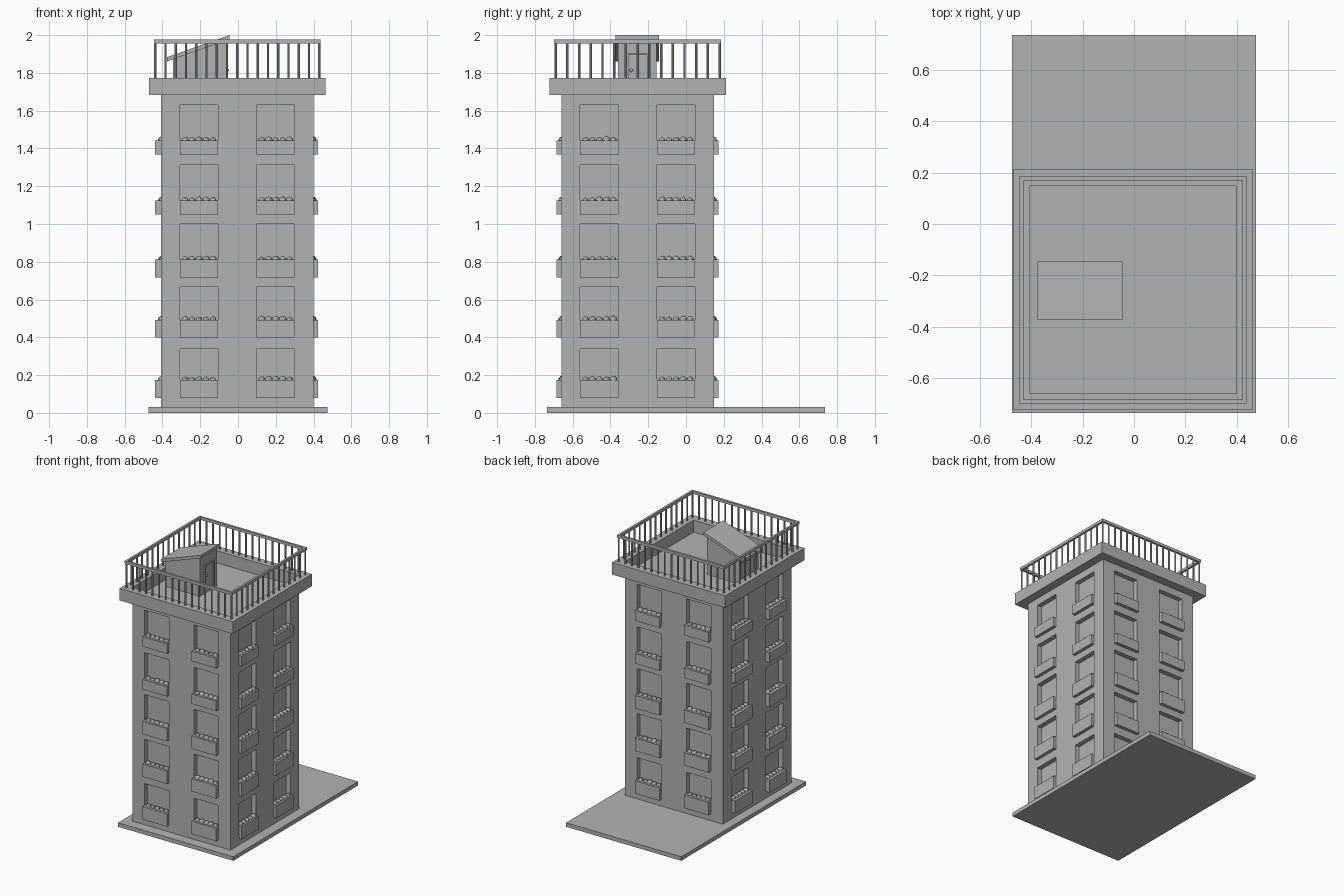
import bpy, bmesh, random
from mathutils import Matrix, Vector

random.seed(4)
if "Cube" in bpy.data.objects:
    bpy.data.objects.remove(bpy.data.objects["Cube"], do_unlink=True)

grey = bpy.data.materials.new("plain_grey")
grey.use_nodes = True
colour = (0.45, 0.45, 0.45, 1)
grey.diffuse_color = colour
grey.node_tree.nodes["Principled BSDF"].inputs["Base Color"].default_value = colour

CX, CY = -0.004, -0.256          # tower axis
HALF, ROOF_Z, BASE_Z = 0.403, 1.684, 0.03
WIN_X, WIN_HALF, RECESS = 0.203, 0.101, 0.035
# window bottom, window top, planter top
FLOORS = [(0.08, 0.337, 0.175), (0.398, 0.666, 0.493), (0.716, 1.0, 0.811),
          (1.05, 1.313, 1.124), (1.369, 1.63, 1.443)]


def finish(name, bm):
    bmesh.ops.recalc_face_normals(bm, faces=bm.faces)
    mesh = bpy.data.meshes.new(name)
    bm.to_mesh(mesh)
    bm.free()
    mesh.materials.append(grey)
    obj = bpy.data.objects.new(name, mesh)
    bpy.context.collection.objects.link(obj)
    return obj


def add_box(bm, lo, hi):
    lo, hi = Vector(lo), Vector(hi)
    m = Matrix.Translation((lo + hi) / 2) @ Matrix.Diagonal((hi - lo).to_4d())
    m[3][3] = 1
    bmesh.ops.create_cube(bm, size=1, matrix=m)


def box(name, lo, hi):
    bm = bmesh.new()
    add_box(bm, lo, hi)
    return finish(name, bm)


def square_frame(name, outer, inner, z0, z1):
    bm = bmesh.new()
    for s in (-1, 1):
        a, b = sorted((s * inner, s * outer))
        add_box(bm, (CX - outer, CY + a, z0), (CX + outer, CY + b, z1))
        add_box(bm, (CX + a, CY - inner, z0), (CX + b, CY + inner, z1))
    return finish(name, bm)


def prism(name, profile, y0, y1):
    bm = bmesh.new()
    face = bm.faces.new([bm.verts.new((x, y0, z)) for x, z in profile])
    out = bmesh.ops.extrude_face_region(bm, geom=[face])["geom"]
    moved = [v for v in out if isinstance(v, bmesh.types.BMVert)]
    bmesh.ops.translate(bm, verts=moved, vec=(0, y1 - y0, 0))
    return finish(name, bm)


# Ground slab
box("ground_slab", (-0.475, -0.735, 0), (0.475, 0.735, BASE_Z))

# Tower with recessed windows on all four sides
bm = bmesh.new()
add_box(bm, (CX - HALF, CY - HALF, BASE_Z), (CX + HALF, CY + HALF, ROOF_Z))
cuts = [(s * WIN_X + t * WIN_HALF) for s in (-1, 1) for t in (-1, 1)]
planes = [((CX + c, 0, 0), (1, 0, 0)) for c in cuts]
planes += [((0, CY + c, 0), (0, 1, 0)) for c in cuts]
planes += [((0, 0, z), (0, 0, 1)) for f in FLOORS for z in f[:2]]
for co, no in planes:
    bmesh.ops.bisect_plane(bm, geom=bm.verts[:] + bm.edges[:] + bm.faces[:],
                           plane_co=co, plane_no=no)
bmesh.ops.recalc_face_normals(bm, faces=bm.faces)


def is_window(face):
    c = face.calc_center_median()
    if abs(face.normal.z) > 0.5:
        return False
    along = c.y - CY if abs(face.normal.x) > 0.5 else c.x - CX
    return (abs(abs(along) - WIN_X) < WIN_HALF / 2
            and any(f[0] < c.z < f[1] for f in FLOORS))


bmesh.ops.inset_individual(bm, faces=[f for f in bm.faces if is_window(f)],
                           thickness=0, depth=-RECESS)
finish("tower", bm)

# Planters and flowers, built once per side and turned about the axis
REACH = {"front": 0.026, "right": 0.024, "back": 0.026, "left": 0.032}
for i, (side, reach) in enumerate(REACH.items()):
    turn = Matrix.Translation((CX, CY, 0)) @ Matrix.Rotation(i * 1.5707963, 4, "Z")
    boxes, flowers = bmesh.new(), bmesh.new()
    for bottom, top, rim in FLOORS:
        for s in (-1, 1):
            x = s * WIN_X
            add_box(boxes, (x - WIN_HALF, -HALF - reach, bottom),
                    (x + WIN_HALF, -HALF + RECESS, rim))
            for k in range(5):
                r = random.uniform(0.016, 0.022)
                spot = Vector((x + (k - 2) * 0.037, -HALF + 0.004, rim))
                bmesh.ops.create_icosphere(flowers, subdivisions=2, radius=r,
                                           matrix=Matrix.Translation(spot))
    for name, part in (("planters_", boxes), ("flowers_", flowers)):
        part.transform(turn)
        finish(name + side, part)

# Parapet and railing
square_frame("parapet", 0.467, HALF, ROOF_Z, 1.774)
square_frame("handrail", 0.442, 0.426, 1.955, 1.976)
bm = bmesh.new()
P = 0.434
spots = []
for s in (-1, 1):
    spots += [(-P + 2 * P * k / 16, s * P) for k in range(17)]
    spots += [(s * P, -P + 2 * P * k / 14) for k in range(1, 14)]
for x, y in spots:
    bmesh.ops.create_cone(bm, cap_ends=True, segments=10, radius1=0.0065,
                          radius2=0.0065, depth=0.185,
                          matrix=Matrix.Translation((CX + x, CY + y, 1.8645)))
finish("balusters", bm)

# Roof hut with sloping cover
prism("hut_walls", [(-0.345, ROOF_Z), (-0.063, ROOF_Z), (-0.063, 1.973),
                    (-0.345, 1.873)], -0.36, -0.157)
prism("hut_roof", [(-0.376, 1.861), (-0.045, 1.978), (-0.045, 2.0),
                   (-0.376, 1.883)], -0.373, -0.143)

# Hut door frame and knob
bm = bmesh.new()
for y in (-0.317, -0.207):
    add_box(bm, (-0.065, y, ROOF_Z), (-0.052, y + 0.012, 1.894))
add_box(bm, (-0.065, -0.317, 1.894), (-0.052, -0.195, 1.906))
finish("door_frame", bm)
bm = bmesh.new()
bmesh.ops.create_uvsphere(bm, u_segments=12, v_segments=8, radius=0.009,
                          matrix=Matrix.Translation((-0.057, -0.29, 1.814)))
finish("door_knob", bm)
